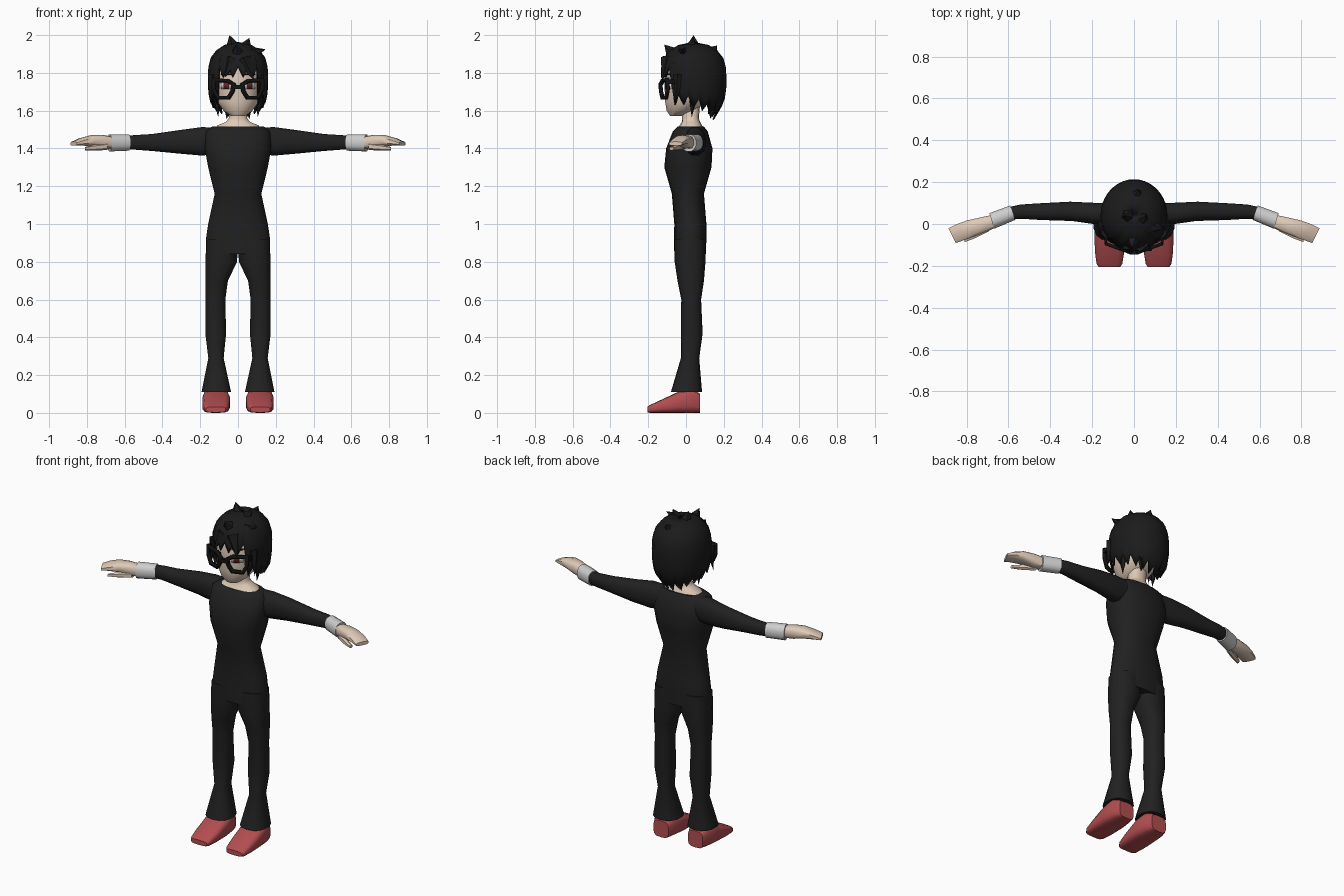
import bpy, math
from mathutils import Vector

cube = bpy.data.objects.get("Cube")
if cube:
    bpy.data.objects.remove(cube, do_unlink=True)


def material(name, rgb):
    m = bpy.data.materials.new(name)
    m.use_nodes = True
    m.diffuse_color = (*rgb, 1)
    m.node_tree.nodes["Principled BSDF"].inputs["Base Color"].default_value = (*rgb, 1)
    return m


SKIN = material("skin", (0.74, 0.59, 0.47))
CLOTH = material("black cloth", (0.015, 0.015, 0.015))
HAIR = material("black hair", (0.011, 0.011, 0.012))
FRAME = material("black frame", (0.006, 0.006, 0.007))
SHOE = material("red shoe", (0.45, 0.075, 0.08))
CUFF = material("light grey cuff", (0.62, 0.62, 0.62))
WHITE = material("eye white", (0.75, 0.7, 0.68))
IRIS = material("red brown iris", (0.13, 0.02, 0.02))


def build(name, verts, faces, mat, mirror=False, angle=45, thick=0):
    me = bpy.data.meshes.new(name)
    me.from_pydata(verts, [], faces)
    me.materials.append(mat)
    ob = bpy.data.objects.new(name, me)
    bpy.context.collection.objects.link(ob)
    bpy.ops.object.select_all(action="DESELECT")
    ob.select_set(True)
    bpy.context.view_layer.objects.active = ob
    bpy.ops.object.mode_set(mode="EDIT")
    bpy.ops.mesh.select_all(action="SELECT")
    bpy.ops.mesh.normals_make_consistent(inside=False)
    bpy.ops.object.mode_set(mode="OBJECT")
    bpy.ops.object.shade_smooth_by_angle(angle=math.radians(angle))
    if thick:
        mod = ob.modifiers.new("thickness", "SOLIDIFY")
        mod.thickness, mod.offset = thick, 0
    if mirror:
        ob.modifiers.new("mirror", "MIRROR")
    return ob


def loft(name, mat, axis, rings, n=14, power=2.4, mirror=False, skew=0):
    """Each ring is (position, a_min, a_max, b_min, b_max) across the axis."""
    verts, faces = [], []
    for p, a0, a1, b0, b1 in rings:
        for i in range(n):
            t = math.tau * (i + 0.5) / n
            c, s = math.cos(t), math.sin(t)
            da = math.copysign(abs(c) ** (2 / power), c) * (a1 - a0) / 2
            db = math.copysign(abs(s) ** (2 / power), s) * (b1 - b0) / 2
            a, b, q = (a0 + a1) / 2 + da, (b0 + b1) / 2 + db, p + skew * da
            verts.append({"x": (q, a, b), "y": (a, q, b), "z": (a, b, q)}[axis])
    for r in range(len(rings) - 1):
        for i in range(n):
            j = (i + 1) % n
            faces.append((r * n + i, r * n + j, r * n + n + j, r * n + n + i))
    faces.append(tuple(range(n))[::-1])
    faces.append(tuple(range(len(verts) - n, len(verts))))
    return build(name, verts, faces, mat, mirror)


# Clothed body
loft("torso", CLOTH, "z", [
    (.84, -.172, .172, -.062, .105), (.92, -.172, .172, -.063, .108),
    (1.0, -.16, .16, -.062, .108), (1.16, -.125, .125, -.075, .095),
    (1.3, -.16, .16, -.115, .135), (1.4, -.178, .178, -.105, .14),
    (1.49, -.172, .172, -.07, .115), (1.515, -.14, .14, -.045, .095)], n=18)
loft("leg", CLOTH, "z", [
    (.11, .035, .195, -.08, .085), (.29, .075, .158, -.027, .07),
    (.42, .062, .174, -.027, .088), (.6, .066, .174, -.025, .08),
    (.7, .052, .174, -.045, .095), (.8, .003, .174, -.06, .103),
    (.92, -.002, .17, -.06, .103)], mirror=True)
loft("shoe", SHOE, "y", [
    (.075, .065, .165, 0, .1), (.03, .048, .185, 0, .13), (-.04, .04, .19, 0, .112),
    (-.13, .045, .188, 0, .07), (-.19, .055, .18, 0, .042),
    (-.205, .065, .17, .003, .032)], power=3.6, mirror=True)
loft("sleeve", CLOTH, "x", [
    (.11, .0, .1, 1.37, 1.512), (.19, -.003, .103, 1.36, 1.515),
    (.3, .013, .108, 1.37, 1.5), (.45, .018, .1, 1.385, 1.478),
    (.54, .024, .094, 1.392, 1.472), (.595, .02, .082, 1.395, 1.468)],
    n=12, mirror=True, skew=.1)
loft("cuff", CUFF, "x", [
    (.58, .018, .09, 1.387, 1.475), (.68, -.024, .053, 1.383, 1.475)],
    n=12, mirror=True, skew=.3)

# Hands
loft("hand", SKIN, "x", [
    (.66, -.012, .045, 1.398, 1.462), (.72, -.037, .032, 1.4, 1.472),
    (.78, -.06, .018, 1.413, 1.47), (.83, -.078, .0, 1.415, 1.455),
    (.87, -.092, -.02, 1.415, 1.436)], n=10, power=3, mirror=True, skew=.5)
loft("thumb", SKIN, "x", [
    (.69, -.035, .0, 1.392, 1.43), (.76, -.07, -.035, 1.388, 1.42),
    (.81, -.088, -.065, 1.39, 1.408)], n=6, mirror=True)

# Neck and head
loft("neck", SKIN, "z", [
    (1.49, -.125, .125, -.055, .1), (1.522, -.112, .112, -.034, .085),
    (1.54, -.065, .065, -.022, .075), (1.56, -.05, .05, -.02, .068),
    (1.64, -.05, .05, -.025, .075)])
loft("head", SKIN, "z", [
    (1.573, -.04, .04, -.085, -.02), (1.6, -.078, .078, -.103, .05),
    (1.65, -.112, .112, -.112, .11), (1.75, -.125, .125, -.115, .155),
    (1.85, -.118, .118, -.11, .155), (1.92, -.06, .06, -.05, .1)], n=24, power=2)

# Hair cap with a ragged hem that leaves the face open
PROFILE = [(1.96, 0), (1.945, .45), (1.92, .7), (1.88, .9), (1.82, 1),
           (1.72, 1), (1.64, .93), (1.56, .62)]


def hair_radius(z):
    for (z0, r0), (z1, r1) in zip(PROFILE, PROFILE[1:]):
        if z >= z1:
            return r0 + (r1 - r0) * (z0 - z) / (z0 - z1)
    return PROFILE[-1][1]


def hem(i, deg):
    tip = i % 2
    if deg < 47:
        return 1.775 if tip else 1.83
    if deg < 76:
        return 1.63 if tip else 1.69
    return 1.68 - .08 * (deg - 76) / 104 - (.055 if tip else 0)


COLS, ROWS = 36, 9
verts, faces = [], []
for i in range(COLS):
    deg = i * 360 / COLS
    t, low = math.radians(deg), hem(i, min(deg, 360 - deg))
    for k in range(ROWS):
        z = 1.96 - (1.96 - low) * (k / (ROWS - 1)) ** 1.5
        r = hair_radius(z)
        verts.append((.156 * r * math.sin(t), .04 - .17 * r * math.cos(t), z))
        if k:
            a, b = i * ROWS + k, (i + 1) % COLS * ROWS + k
            faces.append((a - 1, a, b, b - 1) if k > 1 else (i * ROWS, a, b))
build("hair_cap", verts, faces, HAIR, thick=.008)


# Loose hair spikes and locks
def spike(name, base, tip, width, mirror=False):
    base, tip = Vector(base), Vector(tip)
    turn = (tip - base).to_track_quat("Z", "Y")
    pts = [base + turn @ Vector((width * math.cos(q), width * math.sin(q), 0))
           for q in (math.tau * i / 5 for i in range(5))]
    sides = [(i, (i + 1) % 5, 5) for i in range(5)]
    build(name, [*pts, tip], sides + [(4, 3, 2, 1, 0)], HAIR, mirror, 20)


spike("crown_spike", (-.02, .04, 1.91), (-.045, .04, 2.0), .06)
spike("crown_spike_left", (.03, .02, 1.91), (.06, .04, 1.985), .055)
spike("side_spike", (.06, -.01, 1.9), (.145, -.02, 1.925), .045)
spike("front_spike", (0, -.05, 1.88), (-.01, -.115, 1.95), .06)
spike("back_spike", (.01, .12, 1.89), (.02, .165, 1.945), .06)
spike("fringe_lock", (.03, -.09, 1.87), (.085, -.128, 1.76), .045)
spike("fringe_lock_right", (-.03, -.09, 1.87), (-.07, -.128, 1.775), .04)
spike("cheek_lock", (.13, -.04, 1.79), (.148, -.05, 1.635), .03, True)
spike("ear_lock", (.115, .04, 1.72), (.105, .03, 1.565), .035, True)
spike("nape_lock", (.05, .14, 1.68), (.06, .13, 1.555), .045, True)


# Eyes as thin plates that follow the face
def face_plate(name, mat, x0, x1, z0, z1, lift):
    v, f = [], []
    for i in range(6):
        x = x0 + (x1 - x0) * i / 5
        y = .02 - .135 * math.sqrt(1 - (x / .125) ** 2) - lift
        v += [(x, y, z0), (x, y, z1)]
        if i:
            f.append((2 * i - 2, 2 * i, 2 * i + 1, 2 * i - 1))
    build(name, v, f, mat, True, thick=.002)


face_plate("eye_white", WHITE, .035, .09, 1.715, 1.752, .003)
face_plate("iris", IRIS, .048, .076, 1.715, 1.752, .005)
face_plate("eyelash", FRAME, .032, .096, 1.75, 1.758, .006)
face_plate("eyebrow", HAIR, .035, .09, 1.79, 1.798, .004)

# Glasses
RIM = [(.012, 1.742), (.05, 1.766), (.136, 1.775), (.138, 1.71),
       (.112, 1.66), (.045, 1.66), (.02, 1.7)]
cx, cz = .076, 1.716
verts = [(cx + (x - cx) * s, -.143 + .36 * (cx + (x - cx) * s), cz + (z - cz) * s)
         for s in (1, .68) for x, z in RIM]
n = len(RIM)
faces = [(i, (i + 1) % n, (i + 1) % n + n, i + n) for i in range(n)]
build("glasses_rim", verts, faces, FRAME, True, 20, .016)


def box(name, lo, hi, mat, mirror=False):
    v = [(x, y, z) for x in (lo[0], hi[0]) for y in (lo[1], hi[1]) for z in (lo[2], hi[2])]
    f = [(0, 1, 3, 2), (4, 6, 7, 5), (0, 4, 5, 1), (2, 3, 7, 6), (0, 2, 6, 4), (1, 5, 7, 3)]
    build(name, v, f, mat, mirror, 20)


box("glasses_bridge", (-.022, -.145, 1.715), (.022, -.128, 1.737), FRAME)
box("glasses_temple", (.13, -.095, 1.742), (.14, .04, 1.766), FRAME, True)
